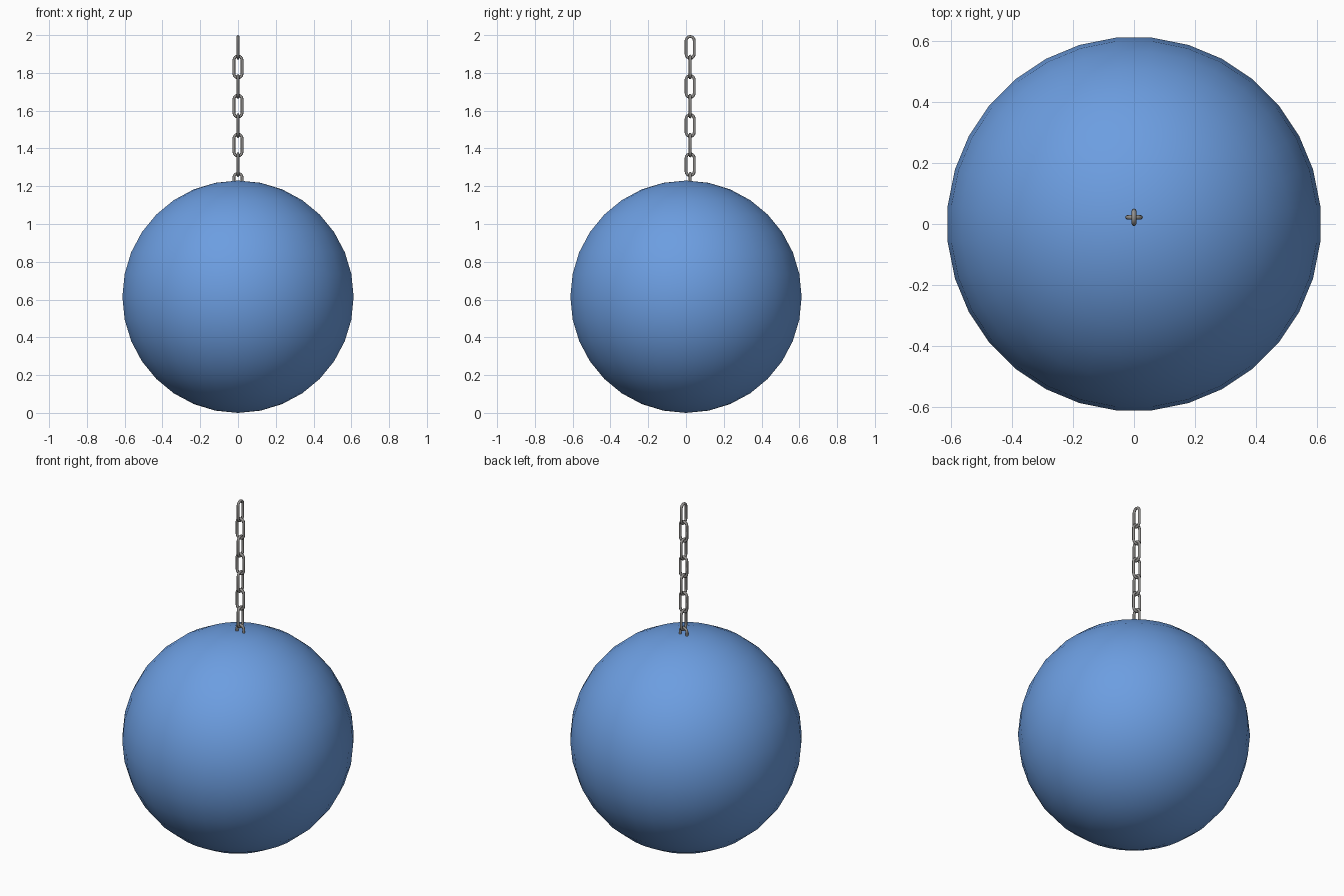
import bpy
from math import pi, sin, cos

cube = bpy.data.objects.get("Cube")
if cube:
    bpy.data.objects.remove(cube, do_unlink=True)


def make_material(name, rgb):
    mat = bpy.data.materials.new(name)
    mat.use_nodes = True
    colour = (*rgb, 1.0)
    mat.diffuse_color = colour
    mat.node_tree.nodes["Principled BSDF"].inputs["Base Color"].default_value = colour
    return mat


blue = make_material("blue", (0.15, 0.34, 0.75))
grey = make_material("grey metal", (0.29, 0.28, 0.27))

# Ball, with a flat facet facing each axis
BALL_RADIUS = 0.615
bpy.ops.mesh.primitive_uv_sphere_add(segments=32, ring_count=16, radius=BALL_RADIUS,
                                     location=(0, 0, BALL_RADIUS), rotation=(0, 0, pi / 32))
ball = bpy.context.object
ball.name = "ball"
ball.data.materials.append(blue)
bpy.ops.object.shade_smooth()

# Chain dimensions
WIRE = 0.0075
LINK_HEIGHT = 0.13
LINK_WIDTH = 0.058
SPACING = 0.1035
CHAIN_Y = 0.022
LINKS = 8
ARC_STEPS = 8


def link_path():
    """Closed stadium outline of the wire centre line, in the YZ plane."""
    radius = LINK_WIDTH / 2 - WIRE
    half_straight = LINK_HEIGHT / 2 - WIRE - radius
    points = []
    for side in (1, -1):
        for i in range(ARC_STEPS + 1):
            a = pi * i / ARC_STEPS
            points.append((0, side * radius * cos(a),
                           side * (half_straight + radius * sin(a))))
    return points


# First link: a round wire swept along the outline, converted to a mesh
curve = bpy.data.curves.new("link_wire", "CURVE")
curve.dimensions = "3D"
curve.bevel_depth = WIRE
curve.bevel_resolution = 2
path = link_path()
spline = curve.splines.new("POLY")
spline.points.add(len(path) - 1)
for point, co in zip(spline.points, path):
    point.co = (*co, 1)
spline.use_cyclic_u = True
first_link = bpy.data.objects.new("chain_link_1", curve)
bpy.context.collection.objects.link(first_link)
bpy.ops.object.select_all(action="DESELECT")
first_link.select_set(True)
bpy.context.view_layer.objects.active = first_link
bpy.ops.object.convert(target="MESH")
first_link = bpy.context.object
first_link.data.materials.clear()
first_link.data.materials.append(grey)
bpy.ops.object.shade_smooth()

# Remaining links alternate direction downwards; the last is sunk in the ball
for i in range(LINKS):
    link = first_link
    if i:
        link = bpy.data.objects.new(f"chain_link_{i + 1}", first_link.data)
        bpy.context.collection.objects.link(link)
    link.location = (0, CHAIN_Y, 2 - LINK_HEIGHT / 2 - i * SPACING)
    link.rotation_euler.z = pi / 2 * (i % 2)
